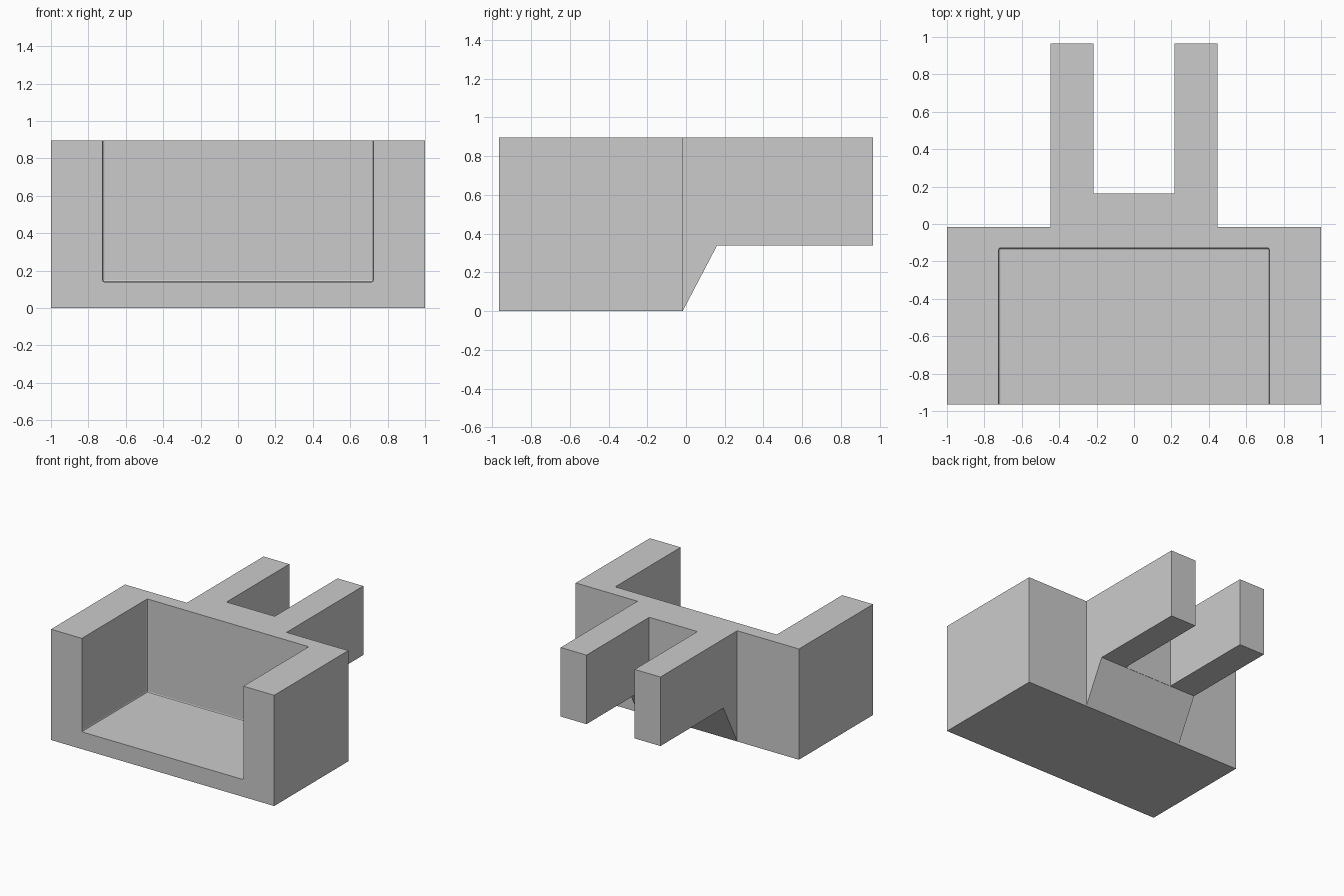
import bpy
import bmesh
from mathutils import Vector

if "Cube" in bpy.data.objects:
    bpy.data.objects.remove(bpy.data.objects["Cube"])


def make_object(name, bm):
    bmesh.ops.recalc_face_normals(bm, faces=bm.faces)
    mesh = bpy.data.meshes.new(name)
    bm.to_mesh(mesh)
    bm.free()
    obj = bpy.data.objects.new(name, mesh)
    bpy.context.collection.objects.link(obj)
    return obj


def box(name, lo, hi, bevel=0.0):
    lo, hi = Vector(lo), Vector(hi)
    bm = bmesh.new()
    bmesh.ops.create_cube(bm, size=1)
    bmesh.ops.scale(bm, vec=hi - lo, verts=bm.verts)
    bmesh.ops.translate(bm, vec=(lo + hi) / 2, verts=bm.verts)
    if bevel:
        bmesh.ops.bevel(bm, geom=bm.edges[:], offset=bevel, segments=2,
                        profile=0.5, affect='EDGES')
    return make_object(name, bm)


def side_extrusion(name, profile, half_width):
    bm = bmesh.new()
    face = bm.faces.new([bm.verts.new((-half_width, y, z)) for y, z in profile])
    out = bmesh.ops.extrude_face_region(bm, geom=[face])
    moved = [v for v in out["geom"] if isinstance(v, bmesh.types.BMVert)]
    bmesh.ops.translate(bm, vec=(2 * half_width, 0, 0), verts=moved)
    return make_object(name, bm)


def combine(target, helper, operation):
    mod = target.modifiers.new(helper.name, 'BOOLEAN')
    mod.operation = operation
    mod.solver = 'EXACT'
    mod.object = helper
    bpy.context.view_layer.objects.active = target
    bpy.ops.object.modifier_apply(modifier=mod.name)
    bpy.data.objects.remove(helper, do_unlink=True)


TOP, FRONT, BACK = 0.897, -0.965, 0.965

# Bin body, open at the front and top
body = box("bin_with_fork_bracket", (-1, FRONT, 0), (1, -0.017, TOP))
pocket = box("pocket_cutter", (-0.724, FRONT - 0.2, 0.14),
             (0.724, -0.128, TOP + 0.2), bevel=0.01)
combine(body, pocket, 'DIFFERENCE')

# Rear bracket: sloped brace below, slotted into two prongs
bracket = side_extrusion("bracket", [(-0.07, TOP), (BACK, TOP), (BACK, 0.338),
                                     (0.16, 0.338), (-0.017, 0), (-0.07, 0)], 0.447)
slot = box("slot_cutter", (-0.216, 0.162, 0.1), (0.216, BACK + 0.2, TOP + 0.2))
combine(bracket, slot, 'DIFFERENCE')
combine(body, bracket, 'UNION')
